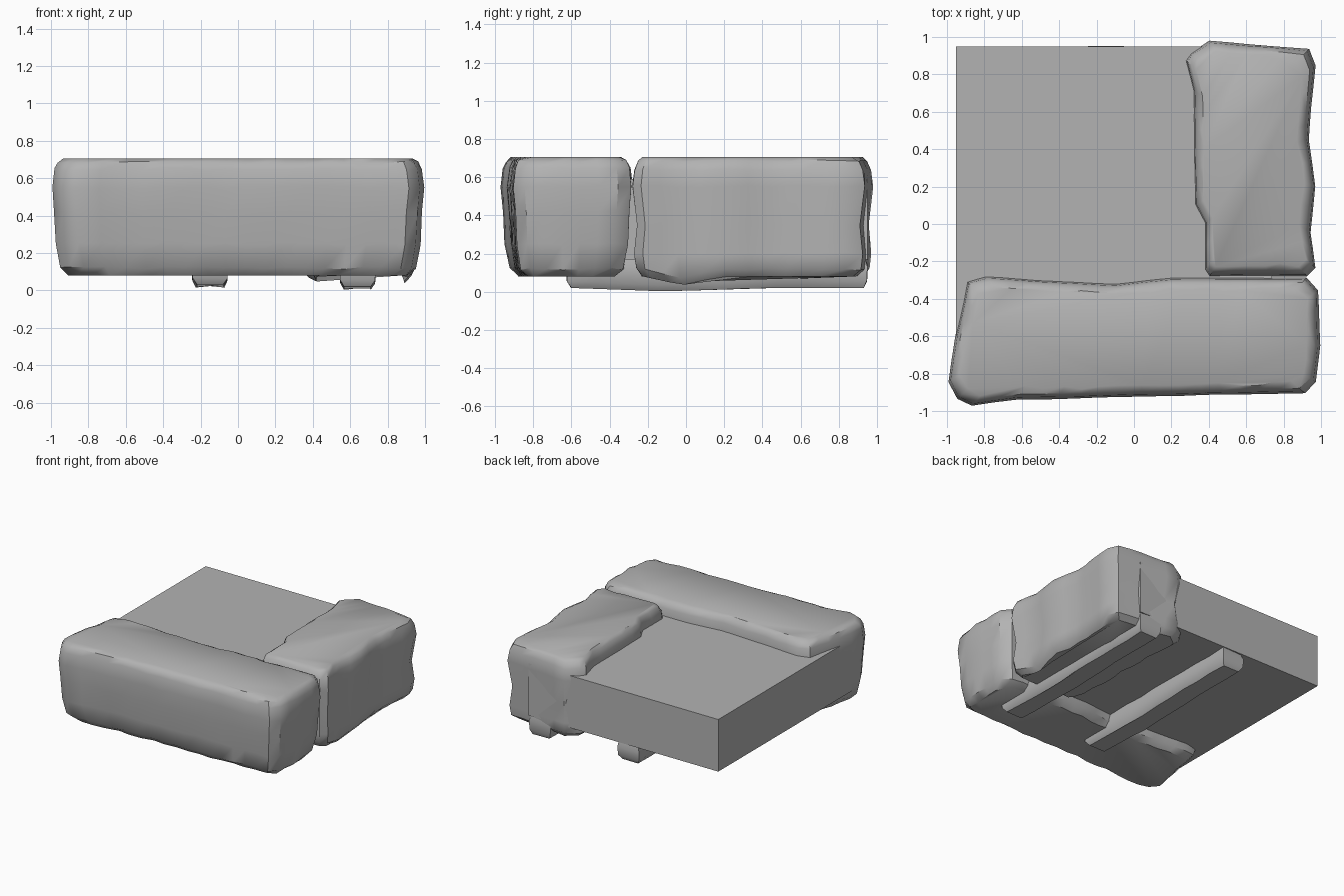
import bpy, bmesh, math, random
from mathutils import Vector, noise

if "Cube" in bpy.data.objects:
    bpy.data.objects.remove(bpy.data.objects["Cube"])

grey = bpy.data.materials.new("stone_grey")
grey.use_nodes = True
COLOUR = (0.45, 0.45, 0.45, 1)
grey.diffuse_color = COLOUR
grey.node_tree.nodes["Principled BSDF"].inputs["Base Color"].default_value = COLOUR


def finish(name, bm, smooth=True):
    bmesh.ops.recalc_face_normals(bm, faces=bm.faces)
    mesh = bpy.data.meshes.new(name)
    bm.to_mesh(mesh)
    bm.free()
    mesh.materials.append(grey)
    obj = bpy.data.objects.new(name, mesh)
    bpy.context.collection.objects.link(obj)
    if smooth:
        bpy.ops.object.select_all(action='DESELECT')
        obj.select_set(True)
        bpy.context.view_layer.objects.active = obj
        bpy.ops.object.shade_smooth_by_angle(angle=math.radians(38))
    return obj


def resample(points, step):
    """Split each side of a closed outline into short pieces."""
    out = []
    for a, b in zip(points, points[1:] + points[:1]):
        a, b = Vector(a), Vector(b)
        n = max(1, round((b - a).length / step))
        out += [a.lerp(b, i / n) for i in range(n)]
    return out


def rough_block(name, outline, rings, step, wobble, chip, seed, sag=None):
    """Stack inset copies of an outline; rings are (height, inset)."""
    rng = random.Random(seed)
    pts = resample(outline, step)
    xs, ys = [p.x for p in pts], [p.y for p in pts]
    mid = Vector(((min(xs) + max(xs)) / 2, (min(ys) + max(ys)) / 2))
    half = Vector(((max(xs) - min(xs)) / 2, (max(ys) - min(ys)) / 2))
    bm = bmesh.new()
    loops = []
    for k, (z, inset) in enumerate(rings):
        edge = k in (0, len(rings) - 1)
        loop = []
        for p in pts:
            # chipped rims get a random inset, sides a gentle waviness
            d = inset + (rng.uniform(-chip, chip) if edge else 0)
            d += wobble * (1 + noise.noise(Vector((p.x * 4, p.y * 4, z * 5 + seed))))
            q = mid + Vector([(p[i] - mid[i]) * (1 - d / half[i]) for i in (0, 1)])
            h = z + (0 if edge else rng.uniform(-chip, chip) * 0.5)
            if sag and k < 2:
                h -= sag(q.y)
            loop.append(bm.verts.new((q.x, q.y, h)))
        loops.append(loop)
    n = len(pts)
    for low, high in zip(loops, loops[1:]):
        for i in range(n):
            j = (i + 1) % n
            bm.faces.new((low[i], low[j], high[j], high[i]))
    bm.faces.new(loops[0])
    bm.faces.new(loops[-1])
    return finish(name, bm)


# plain slab behind the stones
bm = bmesh.new()
bmesh.ops.create_cube(bm, size=1)
bmesh.ops.scale(bm, vec=(1.69, 1.70, 0.42), verts=bm.verts)
bmesh.ops.translate(bm, vec=(-0.108, 0.10, 0.38), verts=bm.verts)
finish("slab", bm, smooth=False)

# long stone across the front
rough_block(
    "front_stone",
    [(-0.96, -0.60), (-1.0, -0.85), (-0.95, -0.94), (-0.87, -0.975),
     (-0.63, -0.945), (0.38, -0.92), (0.92, -0.91), (0.98, -0.85),
     (1.0, -0.65), (0.99, -0.35), (0.93, -0.28), (0.2, -0.28),
     (-0.1, -0.31), (-0.4, -0.3), (-0.8, -0.27), (-0.9, -0.30)],
    [(0.08, 0.09), (0.12, 0.045), (0.25, 0.02), (0.42, 0.012),
     (0.55, 0.0), (0.65, 0.012), (0.685, 0.03), (0.705, 0.065)],
    step=0.11, wobble=0.006, chip=0.014, seed=3)

# shorter stone along the side
rough_block(
    "side_stone",
    [(0.30, 0.92), (0.27, 0.88), (0.31, 0.72), (0.32, 0.1), (0.375, 0.0),
     (0.375, -0.25), (0.40, -0.285), (0.93, -0.285), (0.975, -0.24),
     (0.95, -0.05), (0.975, 0.2), (0.94, 0.45), (0.95, 0.62),
     (0.975, 0.85), (0.94, 0.94), (0.70, 0.96), (0.40, 0.985)],
    [(0.08, 0.06), (0.12, 0.02), (0.2, 0.01), (0.35, 0.025),
     (0.55, 0.0), (0.64, 0.01), (0.685, 0.03), (0.705, 0.06)],
    step=0.11, wobble=0.005, chip=0.012, seed=8,
    sag=lambda y: 0.045 * max(0, 1 - abs(y + 0.02) / 0.2))

# two rough rails underneath
for name, x, base, seed in (("left_rail", 0.64, 0.02, 5), ("right_rail", -0.15, 0.03, 6)):
    rough_block(
        name,
        [(x - 0.1, -0.63), (x + 0.1, -0.63), (x + 0.1, 0.955), (x - 0.1, 0.955)],
        [(base, 0.025), (base + 0.035, 0.004), (0.13, 0.0), (0.175, 0.01)],
        step=0.16, wobble=0.003, chip=0.006, seed=seed,
        sag=lambda y: 0.018 * max(0, 1 - abs(y + 0.1) / 0.5))
